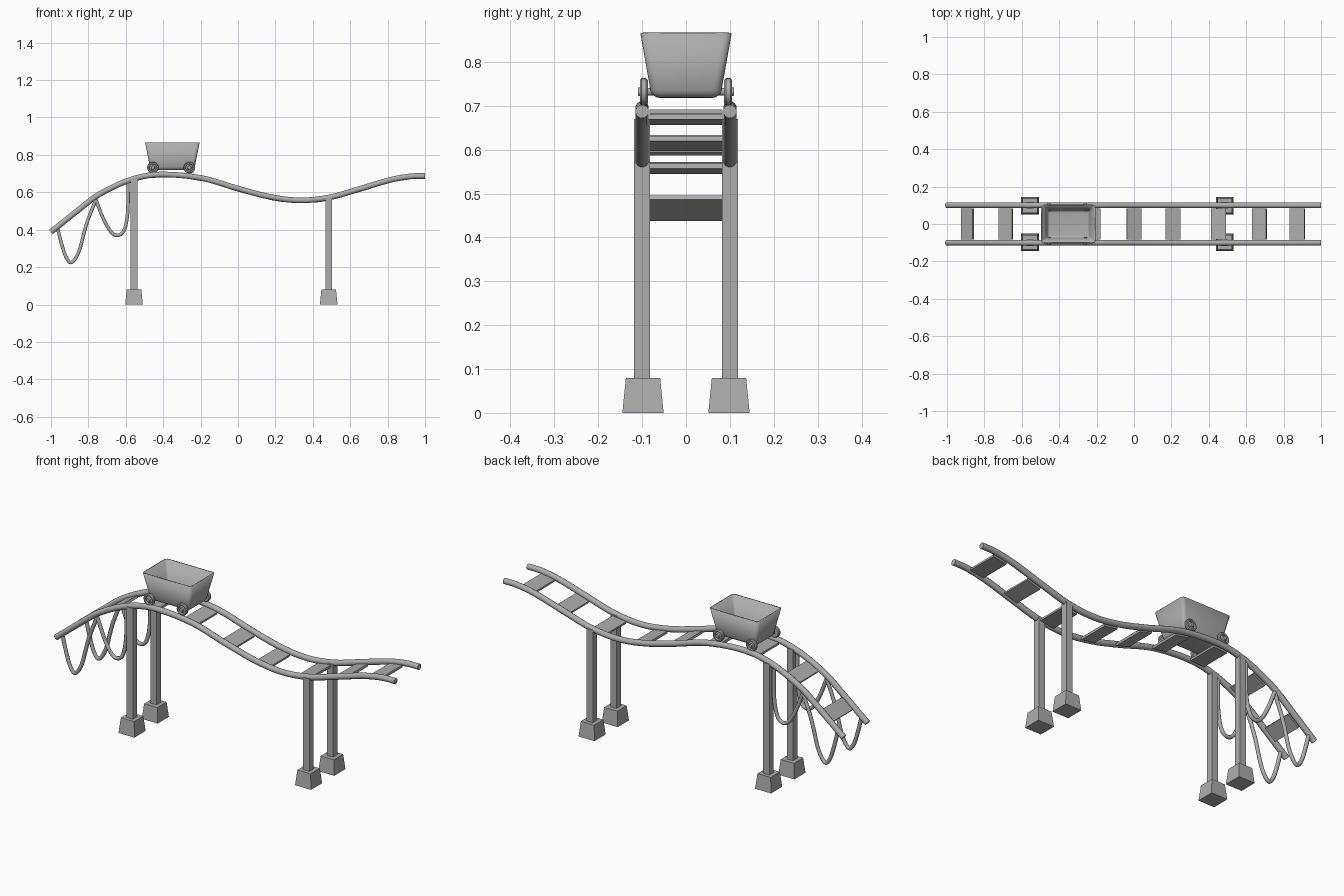
import bpy, bmesh, math
from mathutils import Vector, Matrix

if "Cube" in bpy.data.objects:
    bpy.data.objects.remove(bpy.data.objects["Cube"])

grey = bpy.data.materials.new("grey_metal")
grey.diffuse_color = (0.42, 0.42, 0.42, 1)
grey.use_nodes = True
grey.node_tree.nodes["Principled BSDF"].inputs["Base Color"].default_value = grey.diffuse_color


def finish(bm, name, smooth=None):
    bmesh.ops.recalc_face_normals(bm, faces=bm.faces)
    me = bpy.data.meshes.new(name)
    bm.to_mesh(me)
    bm.free()
    ob = bpy.data.objects.new(name, me)
    bpy.context.collection.objects.link(ob)
    me.materials.append(grey)
    if smooth:
        bpy.ops.object.select_all(action='DESELECT')
        ob.select_set(True)
        bpy.context.view_layer.objects.active = ob
        bpy.ops.object.shade_smooth_by_angle(angle=math.radians(smooth))
    return ob


def spline(pts, steps=6):
    """Smooth path through points in the x-z plane."""
    p = [Vector(q) for q in pts]
    p = [p[0] * 2 - p[1]] + p + [p[-1] * 2 - p[-2]]
    out = []
    for i in range(1, len(p) - 2):
        a, b, c, d = p[i - 1:i + 3]
        for k in range(steps):
            t = k / steps
            out.append(0.5 * (2 * b + (c - a) * t + (2 * a - 5 * b + 4 * c - d) * t * t
                              + (3 * b - a - 3 * c + d) * t ** 3))
    return out + [p[-2]]


def tube(name, path, y, r, sides):
    bm = bmesh.new()
    rings = []
    for i, q in enumerate(path):
        t = (path[min(i + 1, len(path) - 1)] - path[max(i - 1, 0)]).normalized()
        ring = []
        for k in range(sides):
            a = math.tau * (k + 0.5) / sides
            u, v = r * math.sin(a), r * math.cos(a)
            ring.append(bm.verts.new((q.x - t.y * u, y + v, q.y + t.x * u)))
        rings.append(ring)
    for A, B in zip(rings, rings[1:]):
        for k in range(sides):
            j = (k + 1) % sides
            bm.faces.new((A[k], A[j], B[j], B[k]))
    bm.faces.new(rings[0])
    bm.faces.new(rings[-1])
    return finish(bm, name, 50)


def frustum(bm, cx, cy, z0, z1, bottom, top):
    """Box whose top and bottom may differ in size."""
    for v in bmesh.ops.create_cube(bm, size=2)["verts"]:
        s = top if v.co.z > 0 else bottom
        v.co = (cx + v.co.x * s[0], cy + v.co.y * s[1], z1 if v.co.z > 0 else z0)


# Rails
track = spline([(-1, .388), (-.85, .508), (-.74, .59), (-.58, .665), (-.42, .695), (-.2, .677),
                (0, .62), (.17, .576), (.33, .557), (.49, .573), (.65, .618), (.81, .665),
                (.92, .685), (1, .687)])
for y, side in ((-.1, "front"), (.1, "back")):
    tube(f"{side}_rail", track, y, .0155, 12)


def track_at(x):
    for a, b in zip(track, track[1:]):
        if a.x <= x <= b.x:
            return a.lerp(b, (x - a.x) / (b.x - a.x)).y, math.atan2(b.y - a.y, b.x - a.x)


# Cross ties, tilted along the track
for x in (-.89, -.685, -.45, -.22, 0, .208, .452, .67, .873):
    z, ang = track_at(x)
    bm = bmesh.new()
    frustum(bm, 0, 0, -.006, .006, (.04, .083), (.04, .083))
    bm.transform(Matrix.Translation((x, 0, z - .01)) @ Matrix.Rotation(-ang, 4, 'Y'))
    finish(bm, "cross_tie")

# Support posts with tapered footings
for x, top in ((-.556, .67), (.485, .572)):
    for y in (-.1, .1):
        bm = bmesh.new()
        frustum(bm, x, y, .07, top, (.018, .018), (.018, .018))
        finish(bm, "post")
        bm = bmesh.new()
        frustum(bm, x, y * .98, 0, .08, (.047, .047), (.039, .039))
        finish(bm, "footing")

# Hanging loops below the sloped end
loops = [[(-.965, .41), (-.945, .33), (-.92, .255), (-.89, .225), (-.85, .285), (-.81, .43), (-.76, .56)],
         [(-.76, .56), (-.72, .46), (-.68, .39), (-.645, .37), (-.61, .395), (-.59, .49), (-.588, .66)]]
for y in (-.1, .1):
    for pts in loops:
        tube("hanging_loop", spline(pts), y, .01, 8)

# Cart tub: tapered, rounded, hollow
bm = bmesh.new()
frustum(bm, -.351, 0, .718, .865, (.116, .078), (.146, .104))
bmesh.ops.delete(bm, geom=[f for f in bm.faces if f.calc_center_median().z > .86], context='FACES')
low = [e for e in bm.edges if min(v.co.z for v in e.verts) < .72]
bmesh.ops.bevel(bm, geom=low, offset=.018, segments=4, profile=.5, affect='EDGES')
tub = finish(bm, "cart_tub", 35)
mod = tub.modifiers.new("wall", 'SOLIDIFY')
mod.thickness, mod.offset = .007, -1

# Wheels: rim ring, recessed disc and hub, turned from one profile
profile = [(0, .109), (.009, .109), (.011, .101), (.018, .098), (.021, .105), (.027, .105),
           (.031, .101), (.031, .091), (.027, .087), (.009, .087), (.008, .07), (0, .07)]
for x in (-.455, -.26):
    for s in (-1, 1):
        bm = bmesh.new()
        vs = [bm.verts.new((r, y, 0)) for r, y in profile]
        es = [bm.edges.new(e) for e in zip(vs, vs[1:])]
        bmesh.ops.spin(bm, geom=vs + es, cent=(0, 0, 0), axis=(0, 1, 0), angle=math.tau, steps=24)
        bmesh.ops.remove_doubles(bm, verts=bm.verts, dist=1e-4)
        bm.transform(Matrix.Translation((x, 0, .732)) @ Matrix.Diagonal((1, s, 1, 1)))
        finish(bm, "wheel", 35)
